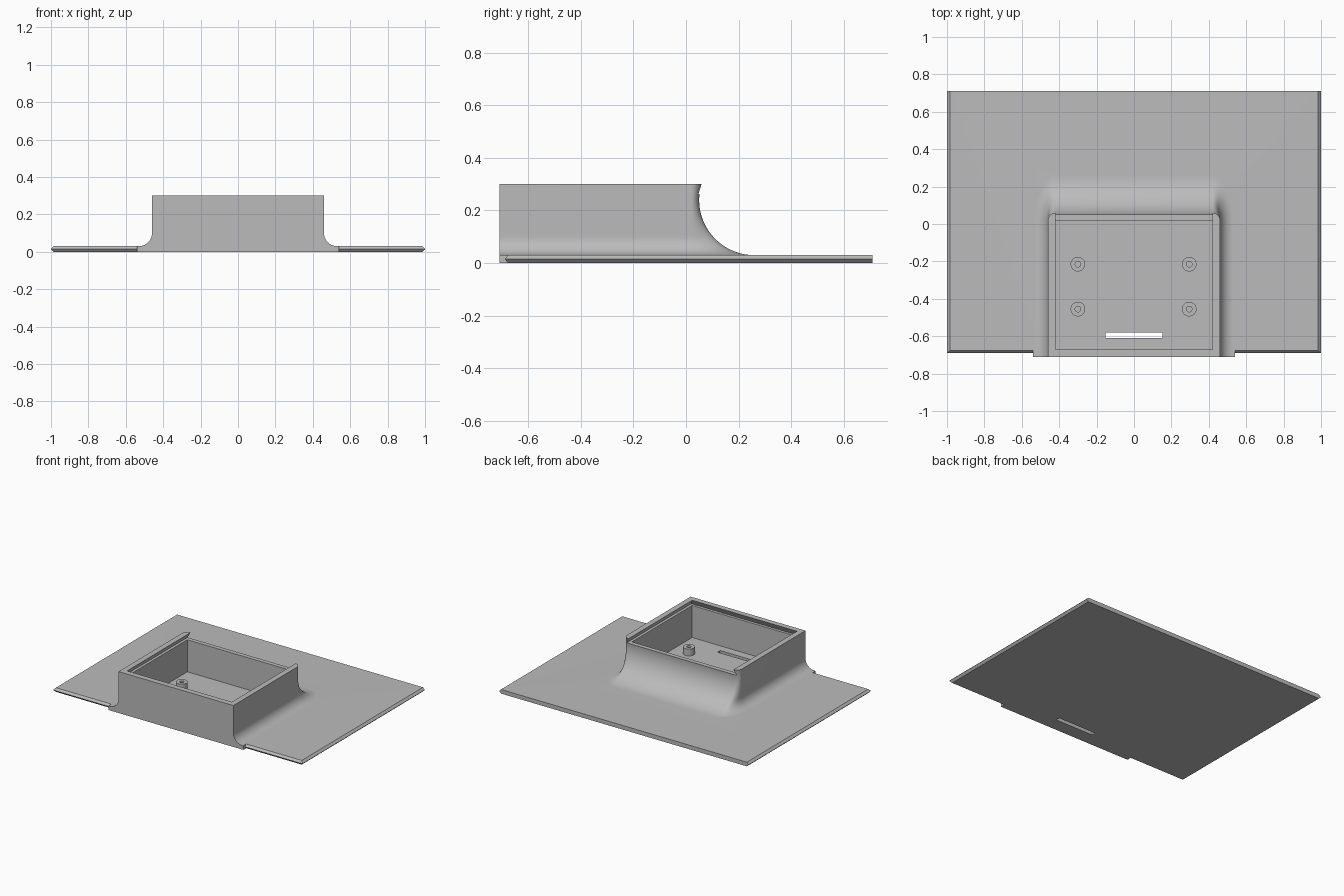
import bpy, bmesh, math

cube = bpy.data.objects.get("Cube")
if cube:
    bpy.data.objects.remove(cube, do_unlink=True)

grey = bpy.data.materials.new("light_grey")
grey.use_nodes = True
colour = (0.5, 0.5, 0.5, 1)
grey.diffuse_color = colour
grey.node_tree.nodes["Principled BSDF"].inputs["Base Color"].default_value = colour


def loft(name, rings):
    """Solid skinned through a stack of closed outlines."""
    bm = bmesh.new()
    rows = [[bm.verts.new(p) for p in ring] for ring in rings]
    n = len(rows[0])
    for a, b in zip(rows, rows[1:]):
        for i in range(n):
            j = (i + 1) % n
            bm.faces.new((a[i], a[j], b[j], b[i]))
    bm.faces.new(rows[0][::-1])
    bm.faces.new(rows[-1])
    bmesh.ops.recalc_face_normals(bm, faces=bm.faces)
    mesh = bpy.data.meshes.new(name)
    bm.to_mesh(mesh)
    bm.free()
    mesh.materials.append(grey)
    obj = bpy.data.objects.new(name, mesh)
    bpy.context.collection.objects.link(obj)
    return obj


def rect(half, front, back, z):
    return [(-half, front, z), (half, front, z), (half, back, z), (-half, back, z)]


def circle(x, y, r, z, n=32):
    return [(x + r * math.cos(math.tau * i / n), y + r * math.sin(math.tau * i / n), z)
            for i in range(n)]


def combine(obj, tool, operation):
    mod = obj.modifiers.new(operation, "BOOLEAN")
    mod.object, mod.operation, mod.solver = tool, operation, "EXACT"
    bpy.context.view_layer.objects.active = obj
    bpy.ops.object.modifier_apply(modifier=mod.name)
    bpy.data.objects.remove(tool, do_unlink=True)


def smooth(obj):
    bpy.ops.object.select_all(action="DESELECT")
    obj.select_set(True)
    bpy.context.view_layer.objects.active = obj
    bpy.ops.object.shade_smooth_by_angle(angle=math.radians(30))


# Plate: pointed side and front edges, square back edge
TOP, HEIGHT = 0.03, 0.30
base = loft("base_plate_with_box", [rect(0.985, -0.677, 0.71, 0),
                                    rect(1.0, -0.69, 0.71, TOP / 2),
                                    rect(0.985, -0.677, 0.71, TOP)])


# Box outline at a height: small side fillets, large back fillet
def box_outline(z):
    side_r, back_r = 0.07, 0.21
    half, back = 0.46, 0.26
    side_drop = max(0, TOP + side_r - z)
    half += side_r - math.sqrt(side_r ** 2 - side_drop ** 2)
    back -= math.sqrt(max(0, back_r ** 2 - (TOP + back_r - z) ** 2))
    corner = []
    for i in range(13):
        a = math.pi / 2 * i / 12
        corner.append((0.42 + (half - 0.42) * math.cos(a),
                       0.02 + (back - 0.02) * math.sin(a), z))
    mirrored = [(-x, y, h) for x, y, h in reversed(corner)]
    return [(half, -0.71, z)] + corner + mirrored + [(-half, -0.71, z)]


levels = [TOP + (HEIGHT - TOP) * (i / 24) ** 2 for i in range(25)]
foot = [(x, y, 0.01) for x, y, z in box_outline(TOP)]
body = loft("box_body", [foot] + [box_outline(z) for z in levels])
combine(base, body, "UNION")

# Front tab flush with the box front
combine(base, loft("front_tab", [rect(0.54, -0.71, -0.6, z) for z in (0, TOP)]), "UNION")

# Box cavity, sliding lid channel open at the back, and cable slot
combine(base, loft("cavity", [rect(0.42, -0.67, 0.02, z) for z in (TOP, 0.28)]), "DIFFERENCE")
combine(base, loft("lid_channel", [rect(0.44, -0.69, 0.2, 0.262),
                                   rect(0.419, -0.669, 0.2, 0.302)]), "DIFFERENCE")
combine(base, loft("cable_slot", [rect(0.153, -0.61, -0.58, z) for z in (-0.05, 0.1)]), "DIFFERENCE")
smooth(base)

# Hollow mounting posts
for x, side in ((0.295, "left"), (-0.3, "right")):
    for y, end in ((-0.455, "front"), (-0.215, "back")):
        post = loft(f"mounting_post_{end}_{side}", [circle(x, y, 0.039, z) for z in (0.02, 0.08)])
        combine(post, loft("screw_hole", [circle(x, y, 0.015, z) for z in (TOP, 0.1)]), "DIFFERENCE")
        smooth(post)
